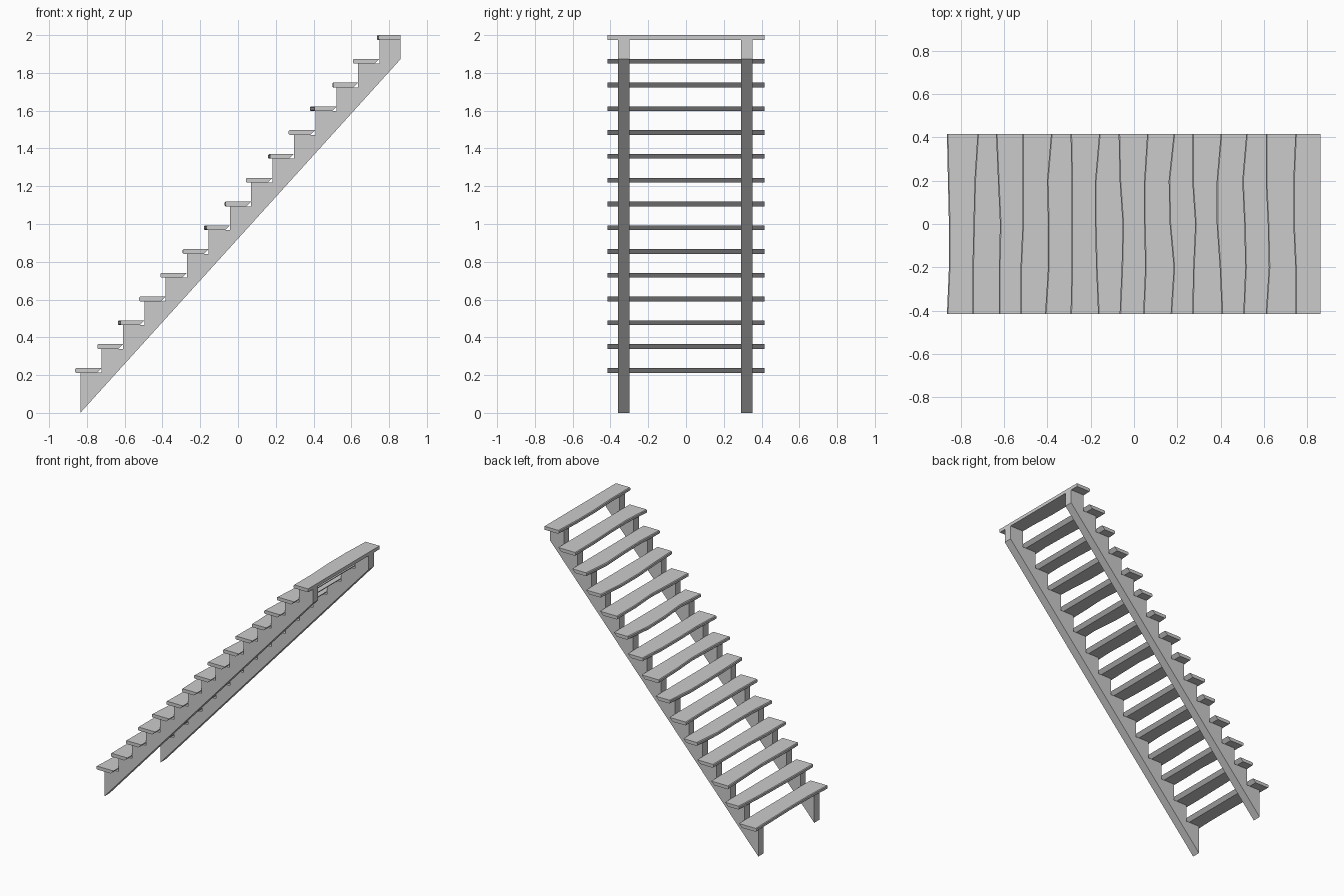
import bpy, bmesh

if "Cube" in bpy.data.objects:
    bpy.data.objects.remove(bpy.data.objects["Cube"])

STEPS = 15
RUN, RISE = 0.1131, 0.1259
X0, X_END = -0.835, 0.861      # first riser, back end
TOP0, THICK = 0.2375, 0.025    # first tread top, tread thickness

# nosing overhang of each worn tread at five stations across its width
WEAR = ["64456", "55430", "33246", "66444", "63340",
        "54445", "24551", "53256", "64552", "30450",
        "65366", "13662", "42351", "63466", "11331"]


def loft(name, sections):
    """Closed solid through a list of matching cross-sections."""
    bm = bmesh.new()
    rings = [[bm.verts.new(p) for p in s] for s in sections]
    n = len(rings[0])
    for a, b in zip(rings, rings[1:]):
        for k in range(n):
            bm.faces.new((a[k], a[(k + 1) % n], b[(k + 1) % n], b[k]))
    bm.faces.new(rings[0])
    bm.faces.new(rings[-1][::-1])
    bmesh.ops.recalc_face_normals(bm, faces=bm.faces[:])
    me = bpy.data.meshes.new(name)
    bm.to_mesh(me)
    bm.free()
    ob = bpy.data.objects.new(name, me)
    bpy.context.collection.objects.link(ob)
    return ob


# sawtooth stringers
profile = [(X0, 0)]
for i in range(STEPS):
    z = TOP0 + i * RISE - THICK
    x_back = X0 + (i + 1) * RUN if i < STEPS - 1 else X_END
    profile += [(X0 + i * RUN, z), (x_back, z)]
profile.append((X_END, 1.873))
for name, y0, y1 in (("right_stringer", -0.36, -0.298), ("left_stringer", 0.29, 0.352)):
    loft(name, [[(x, y, z) for x, z in profile] for y in (y0, y1)])

# treads with wavy, softened nosing and undercut back edge
C = 0.005
for i, wear in enumerate(WEAR):
    top = TOP0 + i * RISE
    bot = top - THICK
    last = i == STEPS - 1
    back = X_END if last else X0 + (i + 1) * RUN
    under = back if last else back - 0.025
    sections = []
    for y, w in zip((-0.415, -0.2, 0, 0.2, 0.415), wear):
        f = X0 + i * RUN - int(w) * 0.0046
        sections.append([(f, y, top - C), (f + C, y, top), (back, y, top),
                         (under, y, bot), (f + C, y, bot), (f, y, bot + C)])
    loft(f"tread_{i + 1}", sections)
